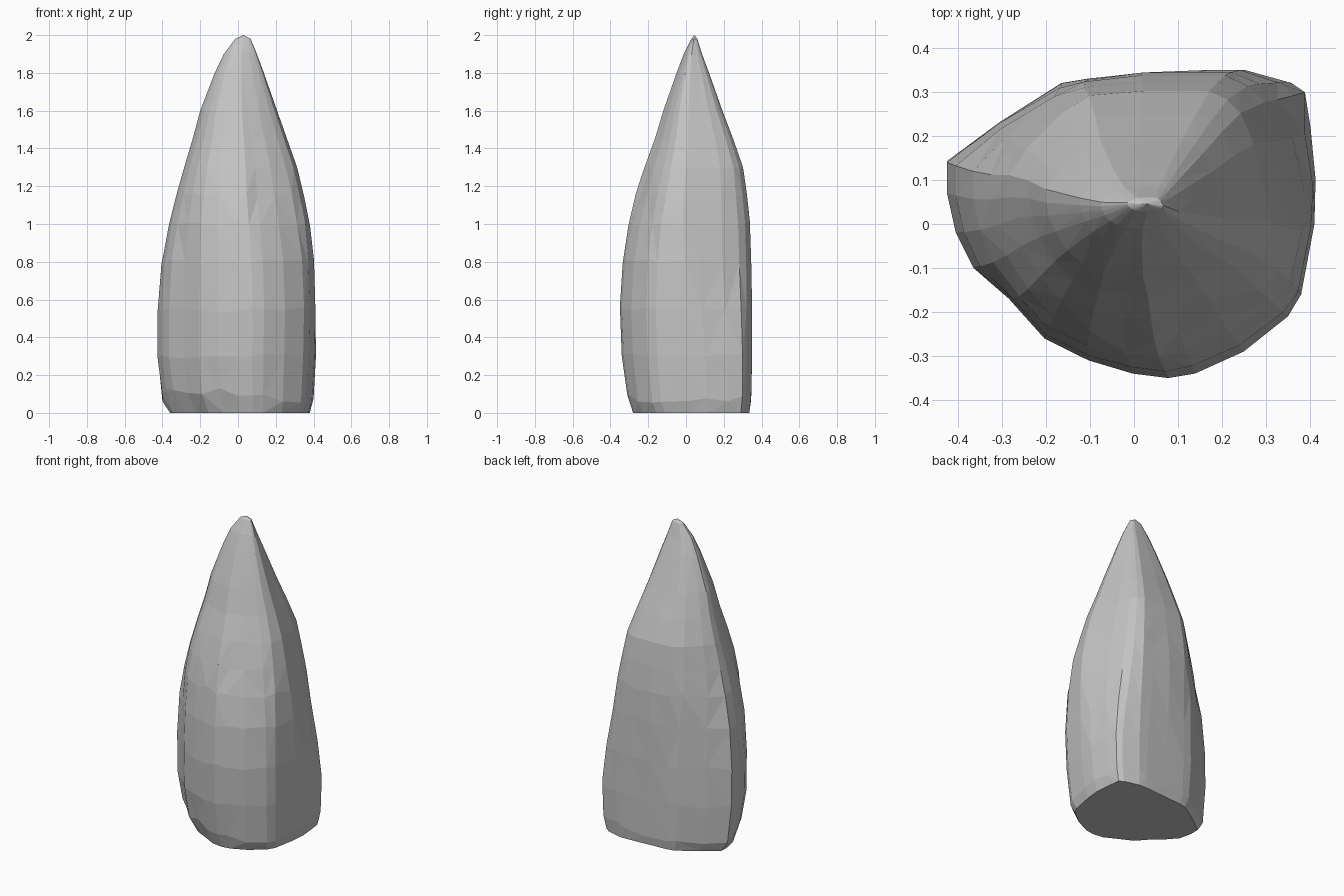
import bpy
import bmesh
import random

random.seed(4)
if "Cube" in bpy.data.objects:
    bpy.data.objects.remove(bpy.data.objects["Cube"])


def make_material(name, color):
    mat = bpy.data.materials.new(name)
    mat.use_nodes = True
    mat.diffuse_color = color
    mat.node_tree.nodes["Principled BSDF"].inputs["Base Color"].default_value = color
    return mat


def normalise(points):
    """Stretch an outline to the unit square."""
    xs, ys = zip(*points)
    return [((x - min(xs)) / (max(xs) - min(xs)),
             (y - min(ys)) / (max(ys) - min(ys))) for x, y in points]


def smoothstep(low, high, value):
    t = min(max((value - low) / (high - low), 0), 1)
    return t * t * (3 - 2 * t)


# Cross-sections in hundredths, starting at the right-hand ridge
body_outline = normalise([
    (-42, 14), (-30, 23), (-16, 32), (-10, 33), (5, 34), (20, 35),
    (26, 35), (37, 32), (40, 30), (41, 22), (42, 10), (41, 0),
    (38, -16), (35, -21), (25, -29), (14, -34), (8, -35), (0, -34),
    (-10, -31), (-20, -26), (-28, -17), (-36, -10), (-40, -2), (-42, 7)])
spire_outline = normalise([
    (-28, 11), (-24, 17), (-16, 25), (-10, 29), (2, 30), (11, 30),
    (17, 30), (21, 28), (24, 25), (27, 18), (29, 9), (31, 0),
    (29, -8), (25, -12), (17, -17), (9, -20), (4, -22), (-2, -21),
    (-9, -20), (-16, -17), (-21, -12), (-25, -5), (-27, 1), (-28, 6)])

# Height, then the extent in x and in y
levels = [
    (0, -.36, .38, -.28, .335), (.08, -.4, .4, -.31, .345),
    (.3, -.425, .415, -.34, .35), (.55, -.425, .42, -.35, .35),
    (.8, -.405, .41, -.335, .345), (1, -.365, .385, -.305, .338),
    (1.15, -.325, .352, -.265, .322), (1.3, -.285, .313, -.22, .302),
    (1.45, -.24, .26, -.165, .25), (1.6, -.2, .207, -.12, .193),
    (1.8, -.123, .137, -.05, .122), (1.9, -.075, .1, -.012, .085),
    (1.98, -.015, .067, .028, .06)]

# Loft the rock surface ring by ring
bm = bmesh.new()
rings = []
for level, (z, x0, x1, y0, y1) in enumerate(levels):
    ring = []
    for (u, v), (s, t) in zip(body_outline, spire_outline):
        # the back left corner tapers from lower down than the rest
        if u > .5 and v > .5:
            blend = smoothstep(.15, 1, z)
        else:
            blend = smoothstep(.6, 1.3, z)
        u += (s - u) * blend
        v += (t - v) * blend
        x, y = x0 + (x1 - x0) * u, y0 + (y1 - y0) * v
        lift = 0
        # chipped, undercut lower edge at the front right
        chipped = x < -.05 and y < 0
        if level == 0 and chipped:
            x, y = x * .93, y * .93
        elif level == 1:
            lift = random.uniform(-.03, .02) + (.04 if chipped else 0)
        elif 1 < level < 7:
            lift = random.uniform(-.015, .015)
        ring.append(bm.verts.new((x, y, z + lift)))
    rings.append(ring)

count = len(body_outline)
for lower, upper in zip(rings, rings[1:]):
    for i in range(count):
        j = (i + 1) % count
        bm.faces.new((lower[i], lower[j], upper[j], upper[i]))

# Close the base and the rounded tip
bm.faces.new(rings[0])
tip = bm.verts.new((.03, .045, 2))
for i in range(count):
    bm.faces.new((rings[-1][i], rings[-1][(i + 1) % count], tip))

bmesh.ops.triangulate(bm, faces=[f for f in bm.faces if len(f.verts) == 4],
                      quad_method='SHORT_EDGE')
bmesh.ops.recalc_face_normals(bm, faces=bm.faces)

mesh = bpy.data.meshes.new("rock_spire")
bm.to_mesh(mesh)
bm.free()
mesh.materials.append(make_material("stone grey", (.55, .55, .55, 1)))
rock = bpy.data.objects.new("rock_spire", mesh)
bpy.context.collection.objects.link(rock)
